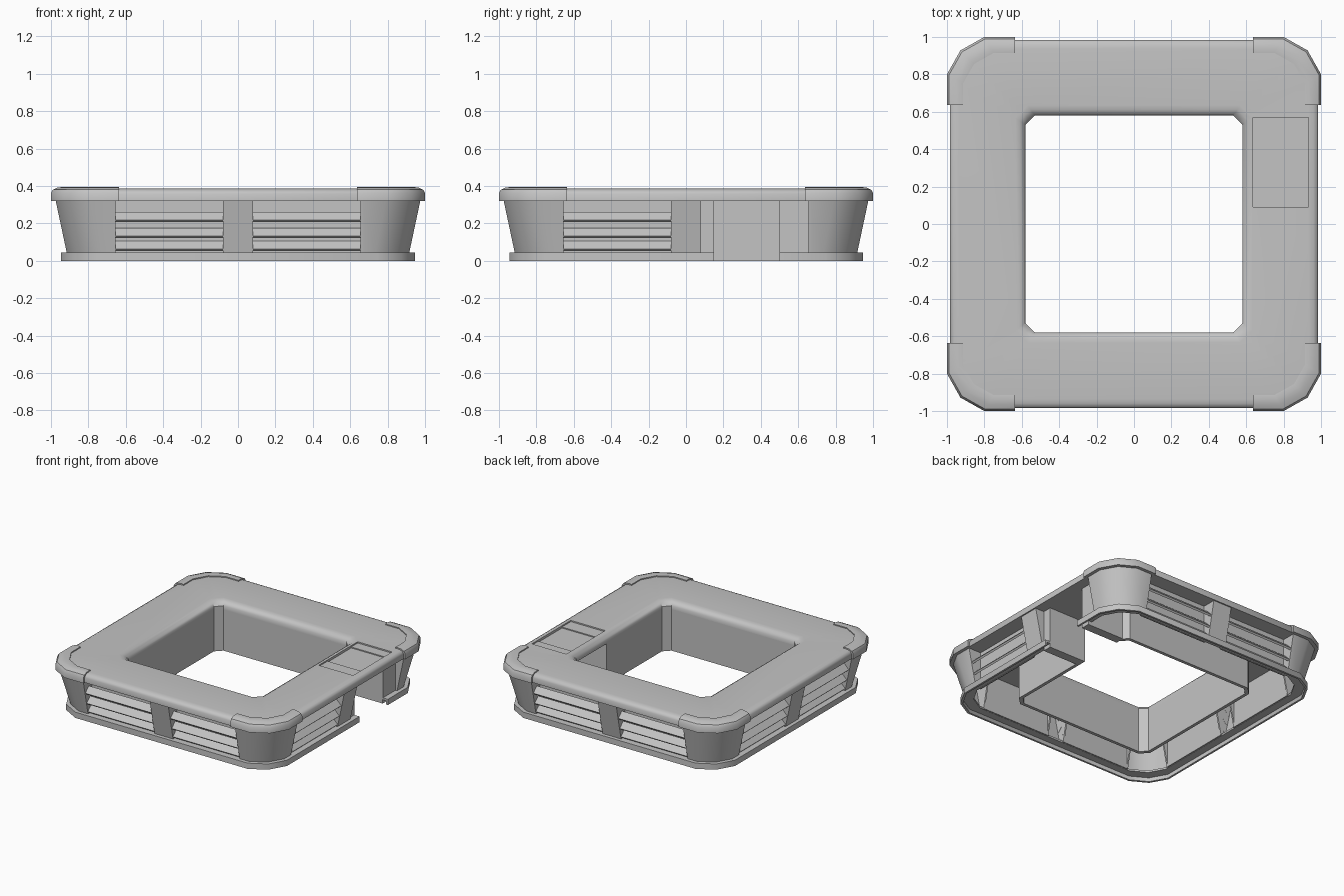
import bpy, bmesh, math
from mathutils import Matrix, Vector

old = bpy.data.objects.get("Cube")
if old:
    bpy.data.objects.remove(old, do_unlink=True)

grey = bpy.data.materials.new("plain grey")
grey.use_nodes = True
colour = (0.55, 0.55, 0.55, 1)
grey.diffuse_color = colour
grey.node_tree.nodes["Principled BSDF"].inputs["Base Color"].default_value = colour


def finish(name, bm, turn=0):
    """Turn a bmesh by quarter turns about z and link it as an object."""
    bm.transform(Matrix.Rotation(turn * math.pi / 2, 4, 'Z'))
    bmesh.ops.recalc_face_normals(bm, faces=bm.faces)
    mesh = bpy.data.meshes.new(name)
    bm.to_mesh(mesh)
    bm.free()
    mesh.materials.append(grey)
    ob = bpy.data.objects.new(name, mesh)
    bpy.context.collection.objects.link(ob)
    return ob


def smooth(ob):
    bpy.ops.object.select_all(action='DESELECT')
    ob.select_set(True)
    bpy.context.view_layer.objects.active = ob
    bpy.ops.object.shade_smooth_by_angle(angle=math.radians(35))


def box(name, lo, hi):
    bm = bmesh.new()
    lo, hi = Vector(lo), Vector(hi)
    bmesh.ops.create_cube(bm, size=1)
    bmesh.ops.scale(bm, vec=hi - lo, verts=bm.verts)
    bmesh.ops.translate(bm, vec=(lo + hi) / 2, verts=bm.verts)
    return finish(name, bm)


def cut(ob, lo, hi):
    """Subtract a box from an object."""
    cutter = box("cutter", lo, hi)
    mod = ob.modifiers.new("cut", 'BOOLEAN')
    mod.object, mod.operation, mod.solver = cutter, 'DIFFERENCE', 'EXACT'
    bpy.context.view_layer.objects.active = ob
    bpy.ops.object.modifier_apply(modifier=mod.name)
    bpy.data.objects.remove(cutter, do_unlink=True)


def corner(h, c, k):
    """Three points of a cut corner in the +x +y quadrant."""
    return [(h, h - c), (h - k * c, h - k * c), (h - c, h)]


def loft(name, rows, closed, turn=0):
    """Bridge rows of points into a solid; the profile is always closed."""
    bm = bmesh.new()
    grid = [[bm.verts.new(p) for p in row] for row in rows]
    n, m = len(grid), len(grid[0])
    for i in range(n):
        a, b = grid[i], grid[(i + 1) % n]
        for j in range(m if closed else m - 1):
            q = (j + 1) % m
            bm.faces.new((a[j], a[q], b[q], b[j]))
    if not closed:
        bm.faces.new([r[0] for r in grid])
        bm.faces.new([r[-1] for r in grid])
    return finish(name, bm, turn)


def ring(name, profile):
    """Square ring with cut corners; profile entries are (half, cut, bulge, z)."""
    rows = []
    for h, c, k, z in profile:
        row = []
        for t in range(4):
            for x, y in corner(h, c, k):
                row.append(Matrix.Rotation(t * math.pi / 2, 3, 'Z') @ Vector((x, y, z)))
        rows.append(row)
    return loft(name, rows, True)


def corner_piece(name, profile, end, turn):
    """Elbow over one corner, ending square at the given distance."""
    rows = []
    for h, c, z in profile:
        pts = [(h, end)] + corner(h, c, 0.36) + [(end, h)]
        rows.append([(x, y, z) for x, y in pts])
    return loft(name, rows, False, turn)


def plate(name, outline, x0, x1, turn):
    """Side-view outline of (y, z) points extruded along x."""
    rows = [[(x0, y, z), (x1, y, z)] for y, z in outline]
    return loft(name, rows, False, turn)


# Counter top with rounded outer and inner edges
O, I = 0.36, 0.5
counter = ring("counter_top", [
    (0.985, 0.2, O, 0.32), (0.985, 0.2, O, 0.358), (0.977, 0.196, O, 0.373),
    (0.96, 0.19, O, 0.382), (0.935, 0.18, O, 0.385),
    (0.635, 0.068, I, 0.385), (0.612, 0.06, I, 0.382),
    (0.592, 0.053, I, 0.37), (0.58, 0.05, I, 0.35), (0.58, 0.05, I, 0.32)])
# Lowered hatch
cut(counter, (0.635, 0.09, 0.375), (0.932, 0.57, 0.5))
cut(counter, (0.635, 0.2, 0.367), (0.932, 0.49, 0.5))
smooth(counter)

# Inner wall and base skirt, open at the hatch doorway
wall = ring("inner_wall", [(0.605, 0.06, I, 0), (0.605, 0.06, I, 0.325),
                           (0.58, 0.05, I, 0.325), (0.58, 0.05, I, 0)])
base = ring("base_skirt", [(0.945, 0.2, O, 0), (0.945, 0.2, O, 0.045),
                           (0.87, 0.18, O, 0.045), (0.87, 0.18, O, 0.03),
                           (0.93, 0.195, O, 0.03), (0.93, 0.195, O, 0)])
for ob in (wall, base):
    cut(ob, (0.4, 0.15, -0.1), (1.2, 0.5, 0.5))
    smooth(ob)

# Doorway jambs
box("jamb_near", (0.585, 0.08, 0), (0.9, 0.15, 0.325))
box("jamb_far", (0.585, 0.5, 0), (0.9, 0.57, 0.325))
box("jamb_panel", (0.87, 0.5, 0.03), (0.902, 0.655, 0.325))

FLANGE = [(-0.975, 0.322), (-0.915, 0.04), (-0.86, 0.04), (-0.8, 0.322)]
FACE = [(-0.975, 0.322), (-0.915, 0.04), (-0.9, 0.04), (-0.96, 0.322)]
PANEL = [(-0.868, 0.322), (-0.868, 0.03), (-0.858, 0.03), (-0.858, 0.322)]

for side in range(4):
    # Corner caps and tapered corner pillars
    smooth(corner_piece("corner_cap", [
        (1.0, 0.2, 0.32), (1.0, 0.2, 0.362), (0.99, 0.195, 0.38), (0.965, 0.185, 0.391),
        (0.935, 0.172, 0.395), (0.915, 0.165, 0.393), (0.915, 0.165, 0.32)], 0.635, side))
    smooth(corner_piece("corner_pillar", [
        (0.975, 0.185, 0.322), (0.915, 0.18, 0.04),
        (0.9, 0.174, 0.04), (0.96, 0.179, 0.322)], 0.655, side))

    # Middle post, a channel with side flanges
    plate("post_face", FACE, -0.08, 0.08, side)
    for s in (-1, 1):
        plate("post_flange", FLANGE, s * 0.08, s * 0.068, side)
        plate("pillar_flange", FLANGE, s * 0.655, s * 0.667, side)

        # Back panel and tilted slats in each bay, except in the doorway
        if side == 1 and s == 1:
            continue
        plate("bay_panel", PANEL, s * 0.07, s * 0.665, side)
        for z in (0.233, 0.148, 0.078):
            bm = bmesh.new()
            bmesh.ops.create_cube(bm, size=1)
            bmesh.ops.scale(bm, vec=(0.6, 0.06, 0.016), verts=bm.verts)
            bm.transform(Matrix.Translation((s * 0.367, -0.875 - 0.2 * z, z))
                         @ Matrix.Rotation(math.radians(45), 4, 'X'))
            finish("slat", bm, side)
